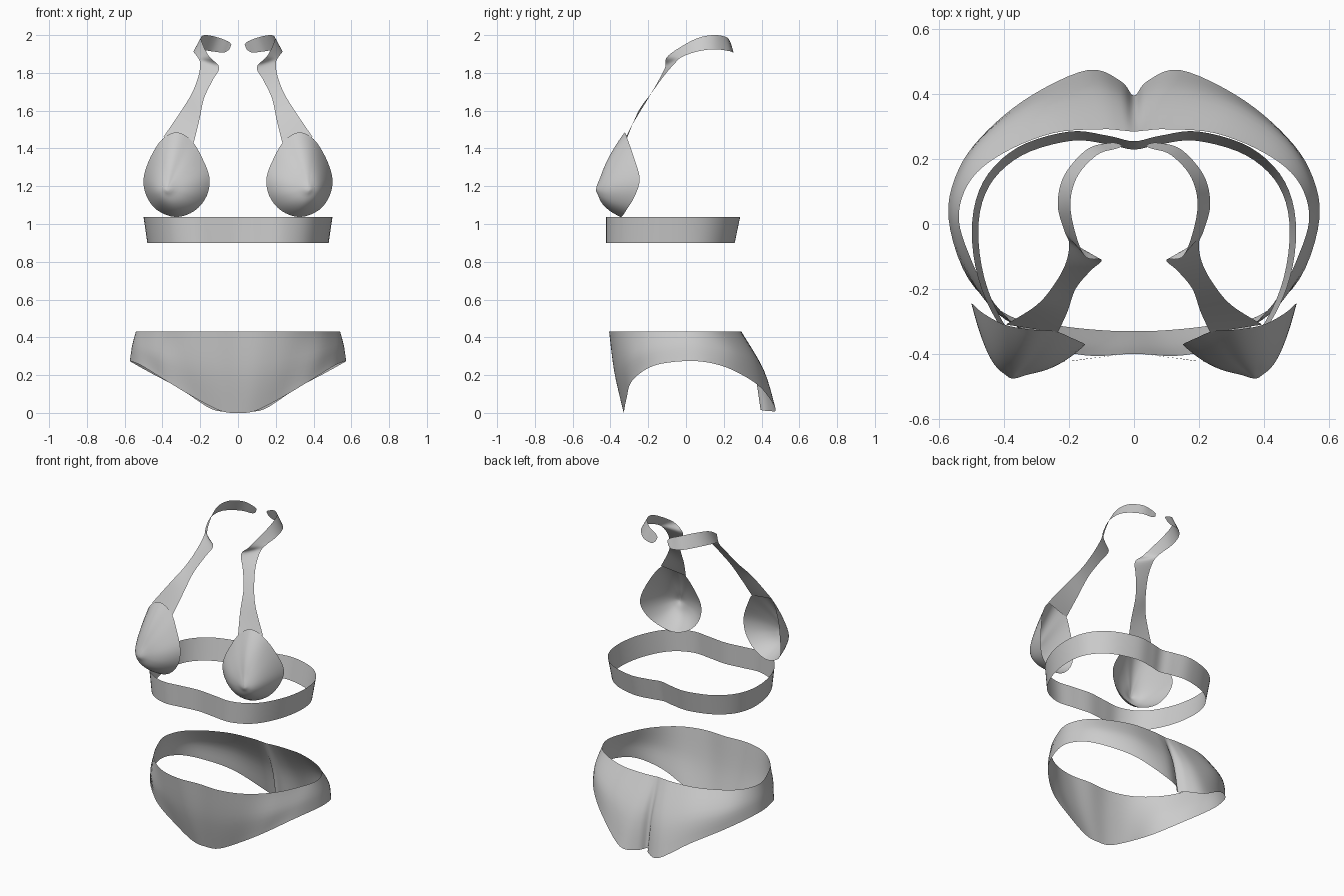
import bpy, math
from mathutils import Vector as V

if "Cube" in bpy.data.objects:
    bpy.data.objects.remove(bpy.data.objects["Cube"])


def spline(pts, n, closed=False):
    """Catmull-Rom resampling of a list of vectors, n steps per span."""
    k = len(pts)
    get = (lambda i: pts[i % k]) if closed else (lambda i: pts[max(0, min(k - 1, i))])
    out = []
    for i in range(k if closed else k - 1):
        a, b, c, d = (get(i + j) for j in (-1, 0, 1, 2))
        for s in range(n):
            t = s / n
            out.append(0.5 * (2 * b + (c - a) * t + (2 * a - 5 * b + 4 * c - d) * t * t
                              + (3 * b - a - 3 * c + d) * t ** 3))
    return out if closed else out + [pts[-1].copy()]


def make(name, verts, faces):
    me = bpy.data.meshes.new(name)
    me.from_pydata([tuple(v) for v in verts], [], faces)
    me.update()
    ob = bpy.data.objects.new(name, me)
    bpy.context.collection.objects.link(ob)
    me.shade_smooth()
    return ob


def loft(name, cols, closed, n_along=5, n_across=5):
    """Smooth sheet through columns of points."""
    cols = [spline(c, n_across) for c in cols]
    rows = [spline(list(r), n_along, closed) for r in zip(*cols)]
    m, w = len(rows), len(rows[0])
    verts = [p for r in rows for p in r]
    faces = [(j * w + i, (j + 1) * w + i, (j + 1) * w + (i + 1) % w, j * w + (i + 1) % w)
             for j in range(m - 1) for i in range(w if closed else w - 1)]
    return make(name, verts, faces)


def flip(p):
    return V((-p.x, p.y, p.z))


def symmetric(half):
    """Complete a half ring of columns with its mirror image."""
    return half + [[flip(p) for p in c] for c in reversed(half[1:-1])]


def mirrored(ob):
    m = ob.modifiers.new("Mirror", 'MIRROR')
    m.use_mirror_merge = False


# Chest band: half outline from front centre to back centre
outline = [(0, -.40), (.12, -.412), (.25, -.42), (.38, -.355), (.47, -.2), (.5, -.02),
           (.465, .13), (.36, .235), (.2, .285), (.08, .272), (0, .255)]
half = [[V((x, y, 1.037)), V((x * .96, y * (.9 if y > 0 else 1), .90))] for x, y in outline]
loft("chest_band", symmetric(half), True)

# Briefs: waist point, leg-edge point, outward bulge between them
waist = [(0, -.40), (.15, -.405), (.3, -.36), (.43, -.245), (.51, -.09), (.54, .03),
         (.5, .14), (.4, .22), (.25, .28), (.1, .292), (.035, .288), (0, .285)]
leg = [(0, -.33, 0), (.09, -.328, .01), (.22, -.315, .075), (.38, -.285, .17),
       (.51, -.17, .25), (.572, .02, .275), (.54, .17, .255), (.45, .29, .205),
       (.31, .40, .13), (.14, .475, .02), (.04, .44, .01), (0, .395, .015)]
bulge = [.012, .012, .015, .02, .01, .005, .012, .03, .035, .03, .03, .02]
half = []
for (x, y), l, b in zip(waist, leg, bulge):
    t, l = V((x, y, .432)), V(l)
    mid = (t + l) / 2
    half.append([t, mid + V((mid.x, mid.y, 0)).normalized() * b, l])
loft("briefs", symmetric(half), True)

# Cups: teardrop rim drawn in to a forward apex
rim = spline([V(p) for p in [
    (.33, -.345, 1.037), (.43, -.315, 1.075), (.485, -.27, 1.15), (.5, -.245, 1.24),
    (.465, -.275, 1.35), (.40, -.31, 1.45), (.32, -.325, 1.485), (.245, -.33, 1.44),
    (.195, -.35, 1.36), (.152, -.37, 1.25), (.165, -.372, 1.15), (.23, -.365, 1.07)]], 4, True)
apex = V((.375, -.465, 1.18))
rings, w = 14, len(rim)
verts, faces = [], []
for j in range(rings):
    s = 1 - j / rings
    for p in rim:
        up = max(0, min(1, (p.z - 1.15) / .3))
        q = apex.lerp(p, s)
        q.y = p.y + (apex.y - p.y) * (1 - s ** (2.5 - .9 * up))
        q.y -= .012 * math.exp(-(s / .15) ** 2)
        verts.append(q)
verts.append(apex + V((0, -.012, 0)))
for j in range(rings):
    for i in range(w):
        k = (i + 1) % w
        if j < rings - 1:
            faces.append((j * w + i, j * w + k, (j + 1) * w + k, (j + 1) * w + i))
        else:
            faces.append((j * w + i, j * w + k, len(verts) - 1))
mirrored(make("cup", verts, faces))

# Neck straps: ribbon between outer and inner edge, curling behind the neck
outer = [(.395, -.31, 1.46), (.30, -.25, 1.60), (.245, -.185, 1.69), (.21, -.12, 1.78),
         (.20, -.06, 1.85), (.215, -.02, 1.885), (.235, .06, 1.913), (.215, .15, 1.925),
         (.145, .23, 1.915), (.075, .25, 1.908), (.045, .247, 1.925)]
inner = [(.235, -.335, 1.43), (.205, -.27, 1.55), (.18, -.2, 1.665), (.135, -.145, 1.76),
         (.10, -.11, 1.83), (.155, -.095, 1.89), (.195, .04, 1.975), (.178, .14, 2.0),
         (.115, .212, 1.99), (.055, .232, 1.968), (.035, .24, 1.95)]
mirrored(loft("neck_strap", [[V(a), V(b)] for a, b in zip(outer, inner)], False, 6, 4))
